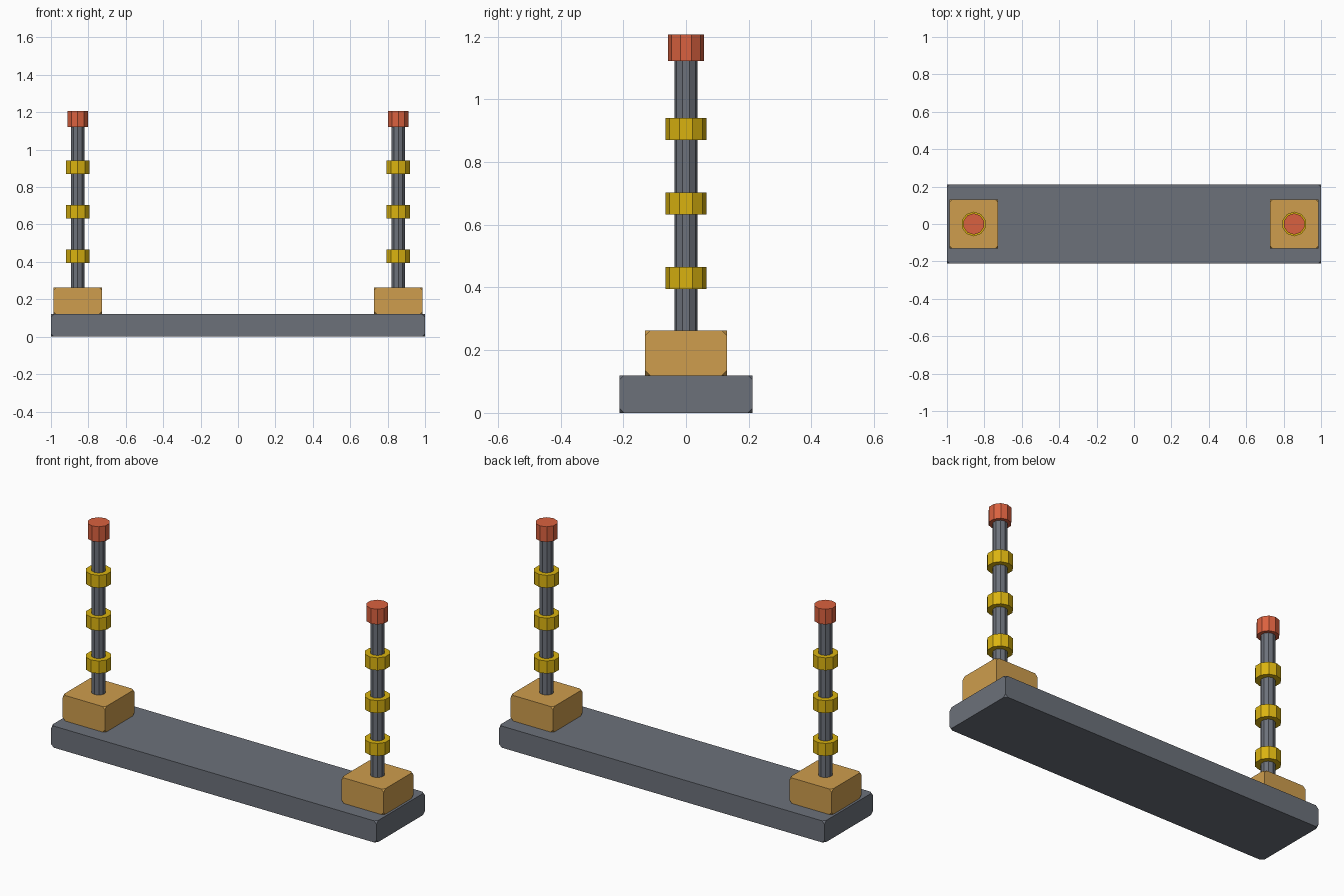
import bpy, bmesh

if "Cube" in bpy.data.objects:
    bpy.data.objects.remove(bpy.data.objects["Cube"])

def material(name, rgb):
    m = bpy.data.materials.new(name)
    m.diffuse_color = (*rgb, 1)
    m.use_nodes = True
    m.node_tree.nodes["Principled BSDF"].inputs["Base Color"].default_value = m.diffuse_color
    return m

STEEL = material("dark_steel", (0.15, 0.165, 0.195))
TAN = material("tan_block", (0.62, 0.34, 0.075))
YELLOW = material("yellow_band", (0.70, 0.45, 0.005))
RED = material("red_cap", (0.70, 0.12, 0.05))

def finish(name, bm, mat):
    mesh = bpy.data.meshes.new(name)
    bm.to_mesh(mesh)
    bm.free()
    mesh.materials.append(mat)
    ob = bpy.data.objects.new(name, mesh)
    bpy.context.collection.objects.link(ob)
    return ob

def box(name, x, size, z0, z1, mat):
    bm = bmesh.new()
    bmesh.ops.create_cube(bm, size=1)
    bmesh.ops.scale(bm, vec=(size[0], size[1], z1 - z0), verts=bm.verts)
    ob = finish(name, bm, mat)
    ob.location = (x, 0, (z0 + z1) / 2)
    # clipped corners
    bev = ob.modifiers.new("corner_clip", 'BEVEL')
    bev.affect = 'VERTICES'
    bev.width = 0.015
    bev.segments = 1

def cylinder(name, x, r, z0, z1, mat, sides=10):
    bm = bmesh.new()
    bmesh.ops.create_cone(bm, cap_ends=True, segments=sides,
                          radius1=r, radius2=r, depth=z1 - z0)
    finish(name, bm, mat).location = (x, 0, (z0 + z1) / 2)

# long base slab
box("base", 0, (2, 0.425), 0, 0.12, STEEL)

# a banded post on a block at each end
for side, x in (("left", -0.857), ("right", 0.857)):
    box(f"{side}_block", x, (0.26, 0.26), 0.12, 0.262, TAN)
    cylinder(f"{side}_post", x, 0.037, 0.25, 1.13, STEEL)
    for i, z in enumerate((0.43, 0.668, 0.906)):
        cylinder(f"{side}_band_{i + 1}", x, 0.066, z - 0.035, z + 0.035, YELLOW)
    cylinder(f"{side}_cap", x, 0.057, 1.122, 1.207, RED)
